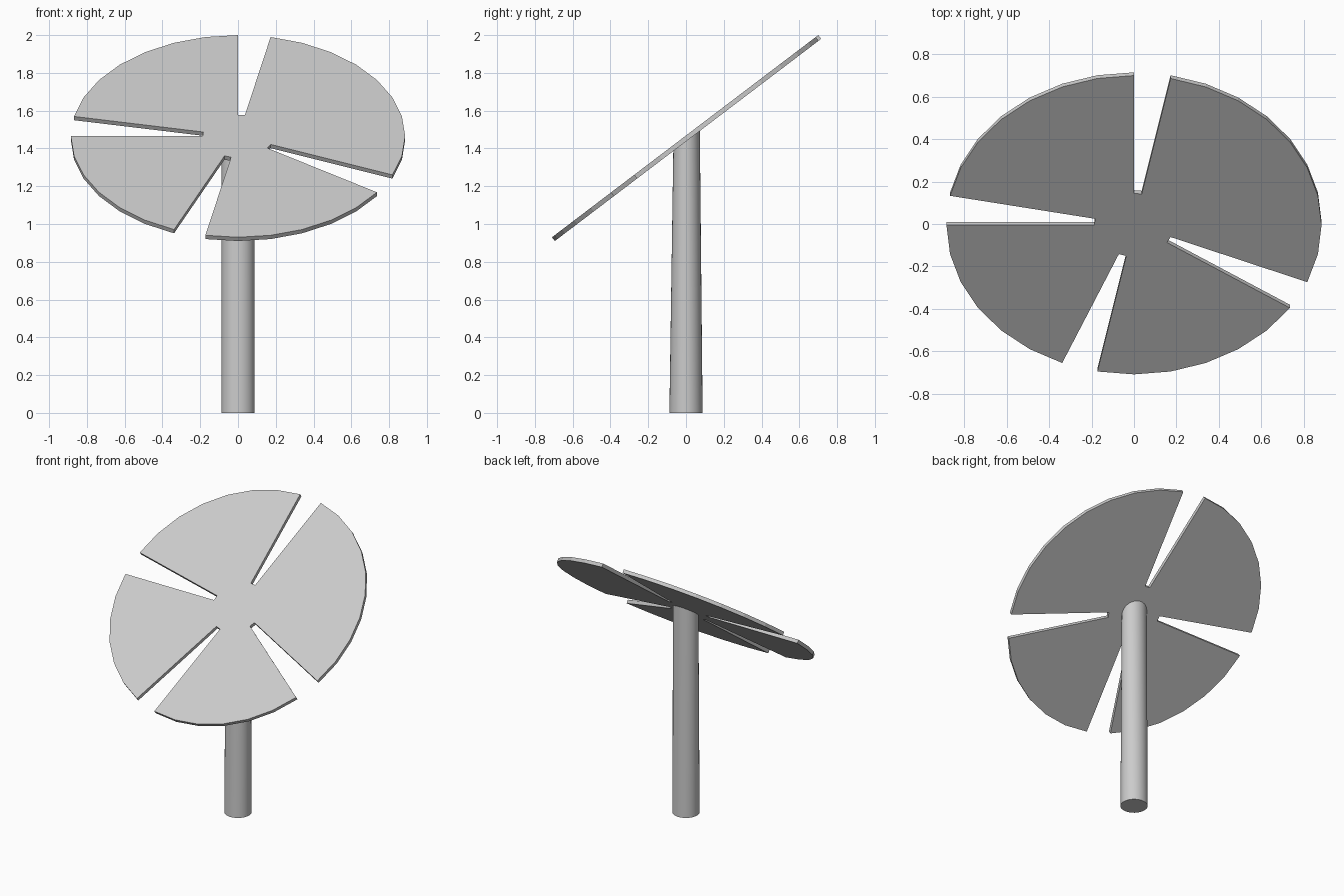
import bpy
import bmesh
from math import cos, sin, pi, radians
from mathutils import Matrix, Vector

if "Cube" in bpy.data.objects:
    bpy.data.objects.remove(bpy.data.objects["Cube"], do_unlink=True)

SEGMENTS = 32
TILT = Matrix.Rotation(radians(37.2), 4, 'X')
CENTRE = Vector((0, 0.003, 1.455))
DISC_RADIUS, HUB_RADIUS, THICKNESS = 0.885, 0.187, 0.025
POST_RADIUS = 0.088
SLOTS = (7, 15, 22, 29)  # rim segments that are cut away

grey = bpy.data.materials.new("plain_grey")
grey.use_nodes = True
colour = (0.6, 0.6, 0.6, 1)
grey.diffuse_color = colour
grey.node_tree.nodes["Principled BSDF"].inputs["Base Color"].default_value = colour


def ring_point(radius, i, z=0.0):
    a = 2 * pi * i / SEGMENTS
    return Vector((radius * cos(a), radius * sin(a), z))


def add_object(name, bm):
    bmesh.ops.recalc_face_normals(bm, faces=bm.faces)
    mesh = bpy.data.meshes.new(name)
    bm.to_mesh(mesh)
    bm.free()
    mesh.materials.append(grey)
    obj = bpy.data.objects.new(name, mesh)
    bpy.context.collection.objects.link(obj)
    return obj


# Slotted disc: rim outline that dips to the hub at each slot
outline = []
for i in range(SEGMENTS):
    outline.append(ring_point(DISC_RADIUS, i, -THICKNESS / 2))
    if i in SLOTS:
        outline += [ring_point(HUB_RADIUS, k, -THICKNESS / 2) for k in (i, i + 1)]

bm = bmesh.new()
face = bm.faces.new([bm.verts.new(p) for p in outline])
top = bmesh.ops.extrude_face_region(bm, geom=[face], use_keep_orig=True)
raised = [v for v in top["geom"] if isinstance(v, bmesh.types.BMVert)]
bmesh.ops.translate(bm, verts=raised, vec=(0, 0, THICKNESS))
bmesh.ops.transform(bm, matrix=Matrix.Translation(CENTRE) @ TILT, verts=bm.verts)
add_object("slotted_disc", bm)

# Post: round base, top ring tilted to meet the disc
bm = bmesh.new()
base = [bm.verts.new(ring_point(POST_RADIUS, i)) for i in range(SEGMENTS)]
head = [bm.verts.new(CENTRE + TILT @ ring_point(POST_RADIUS, i)) for i in range(SEGMENTS)]
bm.faces.new(base)
bm.faces.new(head)
for i in range(SEGMENTS):
    j = (i + 1) % SEGMENTS
    bm.faces.new((base[i], base[j], head[j], head[i]))
post = add_object("post", bm)

bpy.ops.object.select_all(action='DESELECT')
post.select_set(True)
bpy.context.view_layer.objects.active = post
bpy.ops.object.shade_smooth_by_angle(angle=radians(30))
